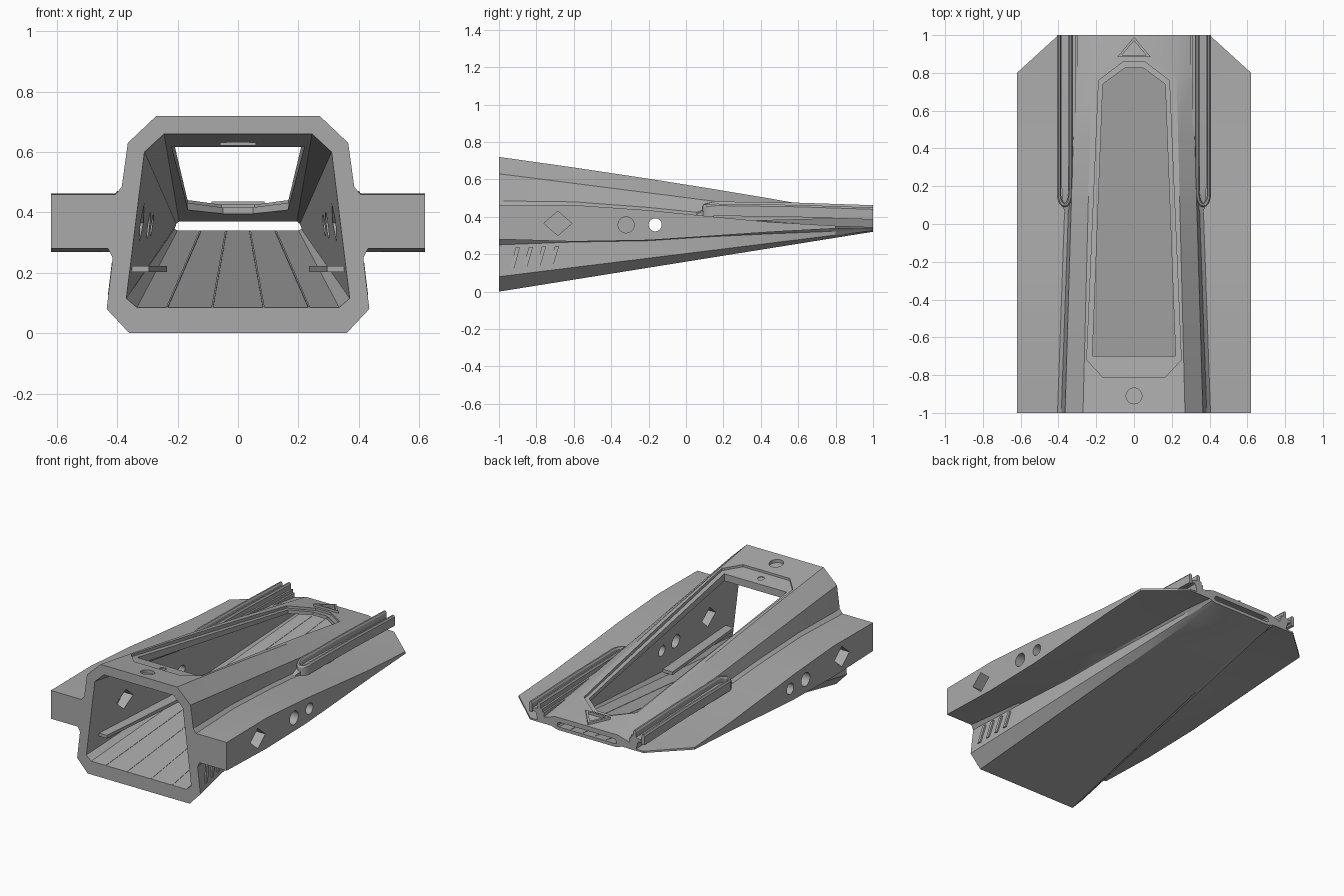
import bpy, bmesh, math
from mathutils import Vector

if "Cube" in bpy.data.objects:
    bpy.data.objects.remove(bpy.data.objects["Cube"])

grey = bpy.data.materials.new("hull_grey")
grey.diffuse_color = (0.4, 0.4, 0.4, 1)
grey.use_nodes = True
grey.node_tree.nodes["Principled BSDF"].inputs["Base Color"].default_value = grey.diffuse_color


def make(name, verts, faces):
    me = bpy.data.meshes.new(name)
    me.from_pydata(verts, [], faces)
    bm = bmesh.new()
    bm.from_mesh(me)
    bmesh.ops.recalc_face_normals(bm, faces=bm.faces)
    bm.to_mesh(me)
    bm.free()
    me.materials.append(grey)
    ob = bpy.data.objects.new(name, me)
    bpy.context.collection.objects.link(ob)
    return ob


def loft(name, rings, closed=False):
    """Skin a list of equal rings; cap the ends unless closed."""
    n, m = len(rings[0]), len(rings)
    verts = [p for r in rings for p in r]
    faces = []
    for i in range(m if closed else m - 1):
        j = (i + 1) % m
        for k in range(n):
            l = (k + 1) % n
            faces.append((i * n + k, i * n + l, j * n + l, j * n + k))
    if not closed:
        faces += [tuple(range(n)), tuple(range((m - 1) * n, m * n))]
    return make(name, verts, faces)


def mirrored(half, y):
    """Half section of (x, z) points to a full symmetric ring at y."""
    return [(x, y, z) for x, z in half] + [(-x, y, z) for x, z in reversed(half)]


def cut(ob, cutter):
    mod = ob.modifiers.new("cut", 'BOOLEAN')
    mod.operation, mod.solver, mod.object = 'DIFFERENCE', 'EXACT', cutter
    bpy.context.view_layer.objects.active = ob
    bpy.ops.object.modifier_apply(modifier=mod.name)
    bpy.data.objects.remove(cutter)


def prism(name, pts, low, high):
    return loft(name, [[(x, y, low(y)) for x, y in pts], [(x, y, high(y)) for x, y in pts]])


def rod(name, a, b, ry, rz, n):
    """Rod along x from a to b (start and end centres)."""
    return loft(name, [[(c[0], c[1] + ry * math.cos(2 * math.pi * k / n),
                         c[2] + rz * math.sin(2 * math.pi * k / n)) for k in range(n)] for c in (a, b)])


def lerp(a, b, t):
    return a + (b - a) * t


def roof(y):
    return 0.72 - 0.16 * (y + 1) + 0.012 * (1 - y * y)


def floor(y):
    return lerp(0.085, 0.34, (y + 1) / 2)


# Hull: y, wing shoulder, wing top, wing bottom, wing tip x
stations = [(-1, .485, .46, .28, .62), (-.6, .48, .463, .268, .62), (-.2, .45, .435, .275, .62),
            (.1, .42, .405, .295, .62), (.45, .385, .372, .319, .62), (.8, .36, .352, .338, .62),
            (1, .352, .345, .334, .40)]
rings = []
for y, zs, zt, zb, xt in stations:
    t = (y + 1) / 2
    half = [(lerp(.27, .22, t), roof(y)), (lerp(.365, .305, t), lerp(.63, .375, t)),
            (lerp(.385, .315, t), zs), (lerp(.405, .335, t), zt), (xt, zt), (xt, zb),
            (lerp(.43, .25, t), zb), (lerp(.415, .24, t), min(zb - .003, lerp(.25, .331, t))),
            (lerp(.435, .23, t), lerp(.08, .327, t)), (lerp(.36, .20, t), lerp(0, .32, t))]
    rings.append(mirrored(half, y))
hull = loft("hull", rings)

# Hollow interior, tapering to a slit at the rear
inner = []
for y in (-1.02, 1.02):
    t = (y + 1) / 2
    inner.append(mirrored([(lerp(.245, .195, t), lerp(.66, .37, t)), (lerp(.31, .205, t), lerp(.60, .362, t)),
                           (lerp(.37, .21, t), lerp(.115, .345, t)), (lerp(.335, .20, t), floor(y))], y))
cut(hull, loft("interior_cutter", inner))


def outline(half):
    return half + [(-x, y) for x, y in reversed(half)]


# Roof opening with a recessed rim
rim = outline([(.165, -.81), (.25, -.72), (.187, .76), (.055, .86)])
opening = outline([(.22, -.70), (.165, .74), (.05, .825)])
cut(hull, prism("rim_cutter", rim, lambda y: roof(y) - .015, lambda y: 1))
cut(hull, prism("opening_cutter", opening, lambda y: lerp(.37, .355, (y + 1) / 2), lambda y: 1))

# Side holes: a diamond and a disc sunk from both sides, one disc right through
for s in (-1, 1):
    for y, z, ry, rz, n, spans in ((-.685, .365, .075, .065, 4, ((.2, .38), (.47, .7))),
                                   (-.32, .357, .043, .043, 24, ((.2, .37), (.47, .7))),
                                   (-.165, .357, .035, .035, 24, ((.15, .7),))):
        for a, b in spans:
            cut(hull, rod("hole_cutter", (s * a, y, z), (s * b, y, z), ry, rz, n))

# Round recesses in the roof ahead of the opening
for y, r in ((-.91, .042), (-.755, .02)):
    disc = [(r * math.cos(k * math.pi / 12), y + r * math.sin(k * math.pi / 12)) for k in range(24)]
    cut(hull, prism("roof_recess_cutter", disc, lambda v: roof(v) - .02, lambda v: 1))

# Block and sight hanging under the front roof
prism("roof_block", [(-.06, -.80), (.06, -.80), (.06, -.70), (-.06, -.70)],
      lambda y: .622, lambda y: .652)
prism("roof_block_step", [(-.04, -.83), (.04, -.83), (.04, -.79), (-.04, -.79)],
      lambda y: .63, lambda y: .655)

# Raised triangular frame at the rear of the roof
tri = [(-.088, .885), (.088, .885), (0, .99)]
mid = Vector((0, .92))
frame = []
for x, y in tri:
    p = Vector((x, y))
    q = mid + (p - mid) * .72
    frame.append([(p.x, p.y, roof(p.y) - .005), (p.x, p.y, roof(p.y) + .015),
                  (q.x, q.y, roof(q.y) + .015), (q.x, q.y, roof(q.y) - .005)])
loft("rear_triangle_frame", frame, closed=True)

# Floor seams
for x0, x1 in ((.085, .04), (.235, .125)):
    for s in (-1, 1):
        strip = []
        for y, x in ((-1, x0), (.98, x1)):
            strip.append([(s * x + dx, y, floor(y) + dz) for dx, dz in
                          ((-.003, -.002), (.003, -.002), (.003, .002), (-.003, .002))])
        loft("floor_seam", strip)

for s in (-1, 1):
    # Inner wall ledge
    loft("wall_ledge", [[(s * (x + dx), y, .21 + dz) for dx, dz in
                         ((-.05, -.008), (.02, -.008), (.02, .012), (-.05, .012))]
                        for y, x in ((-.9, .345), (-.2, .285))])

    # Rail: a lip swept round a U, open at the rear
    cx, r, yc = .367, .03, .16
    path = [(cx - r, 1), (cx - r, .6)]
    path += [(cx - r * math.cos(a), yc - 2 * r * math.sin(a), )
             for a in [k * math.pi / 10 for k in range(11)]]
    path += [(cx + r, .6), (cx + r, 1)]
    lip = []
    for i, (x, y) in enumerate(path):
        a, b = Vector(path[max(i - 1, 0)]), Vector(path[min(i + 1, len(path) - 1)])
        d = (b - a).normalized()
        nx, ny = -d.y, d.x
        top = lerp(.492, .462, (y - .1) / .9) - .2 * (x - cx + r)
        if y < .2:
            top -= .2 * (.2 - y)
        lip.append([(s * (x + nx * w), min(y + ny * w, 1), z) for w, z in
                    ((-.011, top - .065), (-.011, top - .01), (-.004, top), (.005, top), (.011, top - .01), (.011, top - .065))])
    loft("rail_lip", lip)

    # Rail bed joining the lip to the wing, with a pointed nose
    bed = []
    for y, w, z0, z1 in ((.02, .004, .40, .412), (.10, .032, .39, .445), (.2, .036, .375, .452), (1, .036, .395, .425)):
        bed.append([(s * (cx - .02 - w), y, z0), (s * (cx - .02 - w), y, z1),
                    (s * (cx - .02 + w), y, z1 - .012), (s * (cx - .02 + w), y, z0)])
    loft("rail_bed", bed)
    # Web under the rail
    loft("rail_web", [[(s * x, y, z) for x, z in ((.30, z0), (.30, z1), (.365, z1), (.345, z0))]
                      for y, z0, z1 in ((.1, .38, .42), (1, .337, .405))])

    # Slanted vents under the wing near the front
    for k in range(4):
        y = -.94 + .07 * k
        t = (y + 1) / 2
        low, high = lerp(.12, .327, t), lerp(.235, .30, t)
        xl, xh = lerp(.431, .23, t), lerp(.417, .24, t)
        loft("side_vent", [[(s * (xl + dx), y + dy, low) for dx, dy in ((-.01, 0), (.006, 0), (.006, .022), (-.01, .022))],
                           [(s * (xh + dx), y + dy + .03, high) for dx, dy in ((-.01, 0), (.006, 0), (.006, .022), (-.01, .022))]])

# Smooth only the gentle curves
for ob in bpy.context.scene.objects:
    ob.select_set(True)
bpy.context.view_layer.objects.active = hull
bpy.ops.object.shade_smooth_by_angle(angle=math.radians(20))
